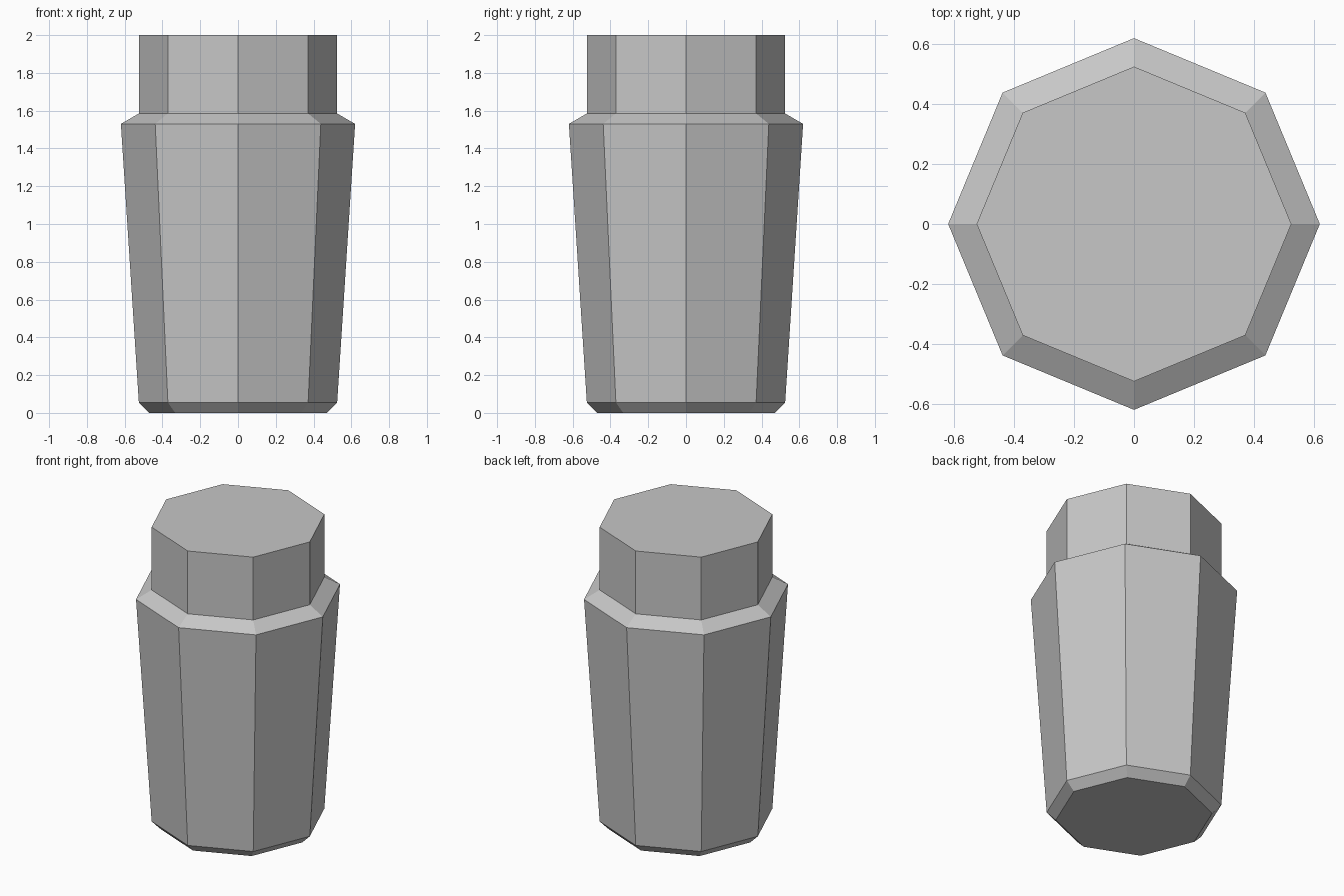
import bpy, bmesh, math

cube = bpy.data.objects.get("Cube")
if cube:
    bpy.data.objects.remove(cube, do_unlink=True)

SIDES = 8

# Material
grey = bpy.data.materials.new("light grey")
grey.use_nodes = True
colour = (0.57, 0.57, 0.57, 1)
grey.diffuse_color = colour
grey.node_tree.nodes["Principled BSDF"].inputs["Base Color"].default_value = colour


def lathe(name, profile, material):
    """Closed faceted solid from (radius, height) pairs, bottom to top."""
    bm = bmesh.new()
    rings = []
    for radius, z in profile:
        angles = [math.tau * i / SIDES for i in range(SIDES)]
        rings.append([bm.verts.new((radius * math.cos(a), radius * math.sin(a), z))
                      for a in angles])
    for low, high in zip(rings, rings[1:]):
        for i in range(SIDES):
            j = (i + 1) % SIDES
            bm.faces.new((low[i], low[j], high[j], high[i]))
    bm.faces.new(rings[0][::-1])
    bm.faces.new(rings[-1])
    mesh = bpy.data.meshes.new(name)
    bm.to_mesh(mesh)
    bm.free()
    mesh.materials.append(material)
    obj = bpy.data.objects.new(name, mesh)
    bpy.context.collection.objects.link(obj)
    return obj


# Chamfered foot, flaring body, sloped shoulder and straight neck
lathe("octagonal_jar", [
    (0.47, 0.0),
    (0.525, 0.055),
    (0.62, 1.53),
    (0.525, 1.585),
    (0.525, 2.0),
], grey)
